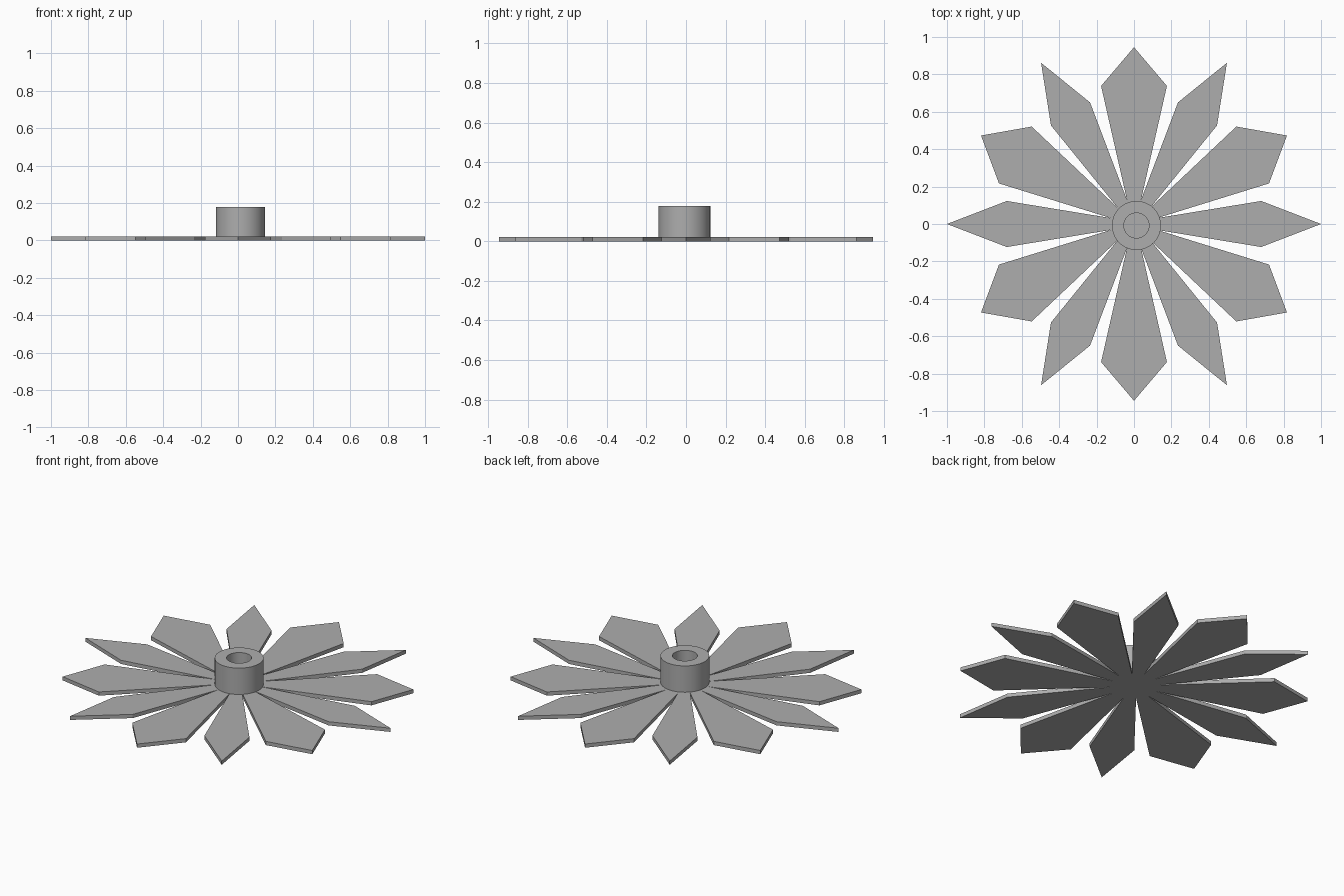
import bpy, bmesh, math
from mathutils import Vector

cube = bpy.data.objects.get("Cube")
if cube:
    bpy.data.objects.remove(cube, do_unlink=True)

grey = bpy.data.materials.new("plain grey")
grey.use_nodes = True
colour = (0.42, 0.42, 0.42, 1)
grey.diffuse_color = colour
grey.node_tree.nodes["Principled BSDF"].inputs["Base Color"].default_value = colour


def make_object(name, bm):
    bmesh.ops.recalc_face_normals(bm, faces=bm.faces)
    mesh = bpy.data.meshes.new(name)
    bm.to_mesh(mesh)
    bm.free()
    mesh.materials.append(grey)
    obj = bpy.data.objects.new(name, mesh)
    bpy.context.collection.objects.link(obj)
    return obj


# Flat petals: one quarter of the outline, mirrored twice into a closed star
quarter = [
    (1.0, 0), (0.68, 0.123), (0.125, 0.032),
    (0.722, 0.217), (0.818, 0.473), (0.547, 0.521), (0.09, 0.09),
    (0.444, 0.527), (0.497, 0.862), (0.235, 0.65), (0.038, 0.13),
    (0.176, 0.738), (0, 0.945),
]
half = quarter + [(-x, y) for x, y in quarter[-2::-1]]
outline = half + [(x, -y) for x, y in half[-2:0:-1]]

bm = bmesh.new()
base = bm.faces.new([bm.verts.new((x, y, 0)) for x, y in outline])
top = bmesh.ops.extrude_face_region(bm, geom=[base], use_keep_orig=True)
bmesh.ops.translate(bm, vec=(0, 0, 0.022),
                    verts=[v for v in top["geom"] if isinstance(v, bmesh.types.BMVert)])
make_object("petals", bm)

# Hub: a ring profile turned around its axis, with a bore down to the petals
bm = bmesh.new()
profile = [(0.067, 0.005), (0.131, 0.005), (0.131, 0.178), (0.067, 0.178)]
points = [bm.verts.new((r, 0, z)) for r, z in profile]
edges = [bm.edges.new((points[i - 1], points[i])) for i in range(4)]
bmesh.ops.spin(bm, geom=points + edges, cent=(0, 0, 0), axis=(0, 0, 1),
               angle=math.tau, steps=64, use_merge=True)
bmesh.ops.remove_doubles(bm, verts=bm.verts, dist=0.0001)
hub = make_object("hub", bm)
hub.location = Vector((0.013, -0.008, 0))
bpy.ops.object.select_all(action="DESELECT")
hub.select_set(True)
bpy.context.view_layer.objects.active = hub
bpy.ops.object.shade_smooth_by_angle(angle=math.radians(30))
